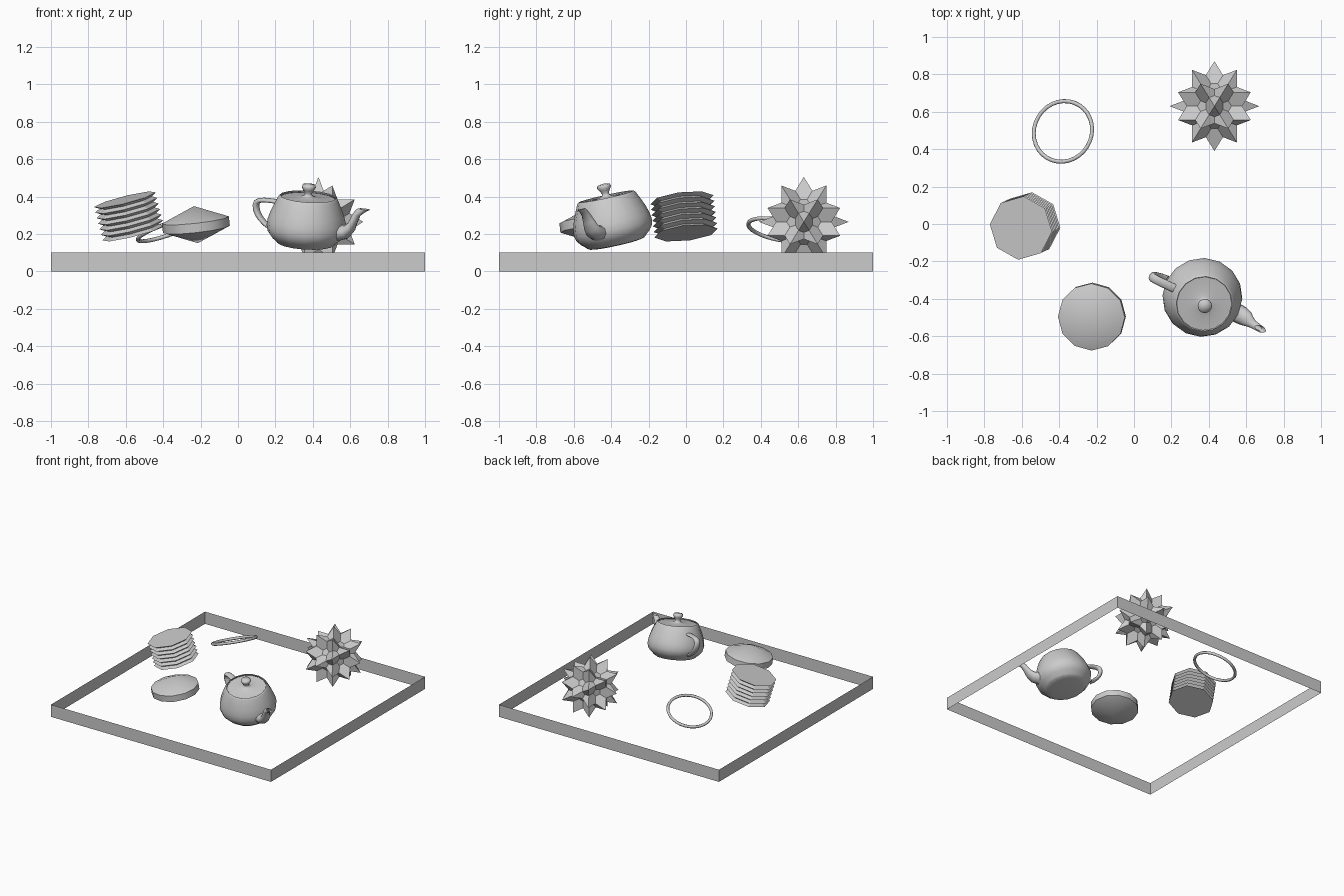
import bpy, math
from itertools import product
from mathutils import Vector, Matrix

if "Cube" in bpy.data.objects:
    bpy.data.objects.remove(bpy.data.objects["Cube"])


def frame(origin, axis, yaw=0.0, scale=1.0):
    """Placement whose local z follows axis and local x follows the yaw angle."""
    z = Vector(axis).normalized()
    x = Vector((math.cos(math.radians(yaw)), math.sin(math.radians(yaw)), 0))
    x = (x - z * x.dot(z)).normalized()
    m = Matrix((x, z.cross(x), z)).transposed().to_4x4()
    return Matrix.Translation(origin) @ m @ Matrix.Scale(scale, 4)


def make(name, verts, faces, matrix=Matrix(), smooth=None, recalc=True):
    me = bpy.data.meshes.new(name)
    me.from_pydata([matrix @ Vector(v) for v in verts], [], faces)
    ob = bpy.data.objects.new(name, me)
    bpy.context.collection.objects.link(ob)
    bpy.ops.object.select_all(action='DESELECT')
    ob.select_set(True)
    bpy.context.view_layer.objects.active = ob
    if recalc:
        bpy.ops.object.mode_set(mode='EDIT')
        bpy.ops.mesh.select_all(action='SELECT')
        bpy.ops.mesh.remove_doubles(threshold=1e-5)
        bpy.ops.mesh.normals_make_consistent(inside=False)
        bpy.ops.object.mode_set(mode='OBJECT')
    if smooth:
        bpy.ops.object.shade_smooth_by_angle(angle=math.radians(smooth))
    return ob


def loft(name, rings, matrix, smooth=None, caps=False):
    n = len(rings[0])
    verts = [p for ring in rings for p in ring]
    faces = [(i * n + j, i * n + (j + 1) % n, (i + 1) * n + (j + 1) % n, (i + 1) * n + j)
             for i in range(len(rings) - 1) for j in range(n)]
    if caps:
        faces += [tuple(range(n)), tuple(range(len(verts) - n, len(verts)))]
    return make(name, verts, faces, matrix, smooth)


def lathe(name, profile, n, matrix, smooth=None, caps=False):
    rings = [[(r * math.cos(2 * math.pi * j / n), r * math.sin(2 * math.pi * j / n), z)
              for j in range(n)] for r, z in profile]
    return loft(name, rings, matrix, smooth, caps)


def bezier(ctrl, steps=5):
    """Sample joined cubic segments given as 3k+1 control points."""
    out = [Vector(ctrl[0])]
    for k in range(0, len(ctrl) - 1, 3):
        a, b, c, d = (Vector(p) for p in ctrl[k:k + 4])
        for i in range(1, steps + 1):
            t = i / steps
            u = 1 - t
            out.append(a * u**3 + b * 3 * u * u * t + c * 3 * u * t * t + d * t**3)
    return out


def tube(name, upper, lower, matrix):
    """Oval tube between two (x, z, half width) rails."""
    rings = []
    for a, b in zip(bezier(upper), bezier(lower)):
        mid, half = (a + b) / 2, (a - b) / 2
        rings.append([(mid.x + half.x * math.cos(t), a.z * math.sin(t), mid.y + half.y * math.cos(t))
                      for t in (2 * math.pi * j / 10 for j in range(10))])
    return loft(name, rings, matrix, 60)


# Tray rim: four thin upright walls
c = [(-1, -1), (1, -1), (1, 1), (-1, 1)]
make("tray_rim", [(x, y, z) for z in (0, 0.1) for x, y in c],
     [(i, (i + 1) % 4, 4 + (i + 1) % 4, 4 + i) for i in range(4)], recalc=False)

# Teapot, leaning forward
pot = frame((0.36, -0.37, 0.14), (0.06, -0.22, 1), -26, 0.107)
body = bezier([(0, 0), (1, 0), (1.5, 0.05), (1.5, 0.15),
               (1.5, 0.225), (2, 0.45), (2, 0.9),
               (2, 1.35), (1.75, 1.875), (1.5, 2.4),
               (1.4375, 2.53), (1.3375, 2.53), (1.4, 2.4)], 4)
lathe("teapot_body", body, 16, pot, 50)
lid = bezier([(1.38, 2.4), (1.3, 2.4), (0.4, 2.4), (0.2, 2.55),
              (0, 2.7), (0.8, 3.15), (0, 3.15)], 5)
lathe("teapot_lid", lid, 16, pot, 60)
tube("teapot_spout",
     [(1.7, 1.275, 0.5), (2.6, 1.275, 0.5), (2.3, 1.95, 0.19), (2.7, 2.25, 0.19),
      (2.8, 2.325, 0.19), (2.9, 2.325, 0.12), (2.8, 2.25, 0.12)],
     [(1.7, 0.45, 0.5), (3.1, 0.675, 0.5), (2.4, 1.875, 0.19), (3.3, 2.25, 0.19),
      (3.525, 2.34, 0.19), (3.45, 2.36, 0.12), (3.2, 2.25, 0.12)], pot)
tube("teapot_handle",
     [(-1.5, 2.1, 0.225), (-2.5, 2.1, 0.225), (-3, 2.1, 0.225), (-3, 1.65, 0.225),
      (-3, 1.2, 0.225), (-2.65, 0.7875, 0.225), (-1.9, 0.45, 0.225)],
     [(-1.6, 1.875, 0.225), (-2.3, 1.875, 0.225), (-2.7, 1.875, 0.225), (-2.7, 1.65, 0.225),
      (-2.7, 1.425, 0.225), (-2.5, 0.975, 0.225), (-2, 0.75, 0.225)], pot)

# Spinning top: two shallow cones with a band between
lathe("double_cone", [(0, -0.1), (0.18, -0.025), (0.18, 0.025), (0, 0.1)], 12,
      frame((-0.225, -0.495, 0.25), (-0.11, -0.1, 1)), 40)

# Thin tilted ring
bpy.ops.mesh.primitive_torus_add(major_segments=32, minor_segments=8,
                                 major_radius=0.165, minor_radius=0.011)
ring = bpy.context.object
ring.name = "ring"
ring.matrix_world = frame((-0.38, 0.495, 0.223), (-0.35, 0.2, 1))
bpy.ops.object.shade_smooth_by_angle(angle=math.radians(60))

# Bellows: octagonal zigzag stack with flat ends
pitch = 0.185 / 12
lathe("bellows", [(0.145 if i % 2 else 0.172, i * pitch) for i in range(13)], 8,
      frame((-0.56, 0.0, 0.205), (-0.25, -0.12, 1), -5), caps=True)

# Spiky star: interpenetrating pentagrams and triangles over 30 tips
phi = (1 + 5 ** 0.5) / 2


def cyclic(a, b, c):
    pts = {tuple(s * v for s, v in zip(sg, (a, b, c))) for sg in product((1, -1), repeat=3)}
    pts = {tuple(v + 0.0 for v in p) for p in pts}
    return [Vector((p[-k % 3], p[(1 - k) % 3], p[(2 - k) % 3])) for p in pts for k in range(3)]


tips = cyclic(1, 0, 0) + cyclic(0.5, phi / 2, 0.5 / phi)
five = [v.normalized() for v in cyclic(phi, 1, 0)]
three = [v.normalized() for v in cyclic(1, 1, 1)[::3] + cyclic(phi, 0, 1 / phi)]
if len({tuple(round(q, 3) for q in v) for v in three}) < 20:
    three = [Vector(s).normalized() for s in product((1, -1), repeat=3)] + \
            [v.normalized() for v in cyclic(phi, 0, 1 / phi)]


def around(axis, dist):
    """Tips lying on one face plane, ordered counter-clockwise about its axis."""
    pts = [p for p in tips if abs(p.dot(axis) - dist) < 0.01]
    u = (pts[0] - axis * pts[0].dot(axis)).normalized()
    w = axis.cross(u)
    return sorted(pts, key=lambda p: math.atan2(p.dot(w), p.dot(u)))


verts, faces = [], []


def face(pts):
    faces.append(tuple(range(len(verts), len(verts) + len(pts))))
    verts.extend(pts)


for a in five:
    star = around(a, 0.526)
    mid = a * a.dot(star[0])
    inner = [mid - (star[(i + 3) % 5] - mid) / phi**2 for i in range(5)]
    face(inner)
    for i in range(5):
        face([inner[i - 1], star[i], inner[i]])
for a in three:
    face(around(a, 0.357))
make("spiky_star", verts, faces, frame((0.43, 0.63, 0.265), (0, 0, 1), 0, 0.24), recalc=False)
